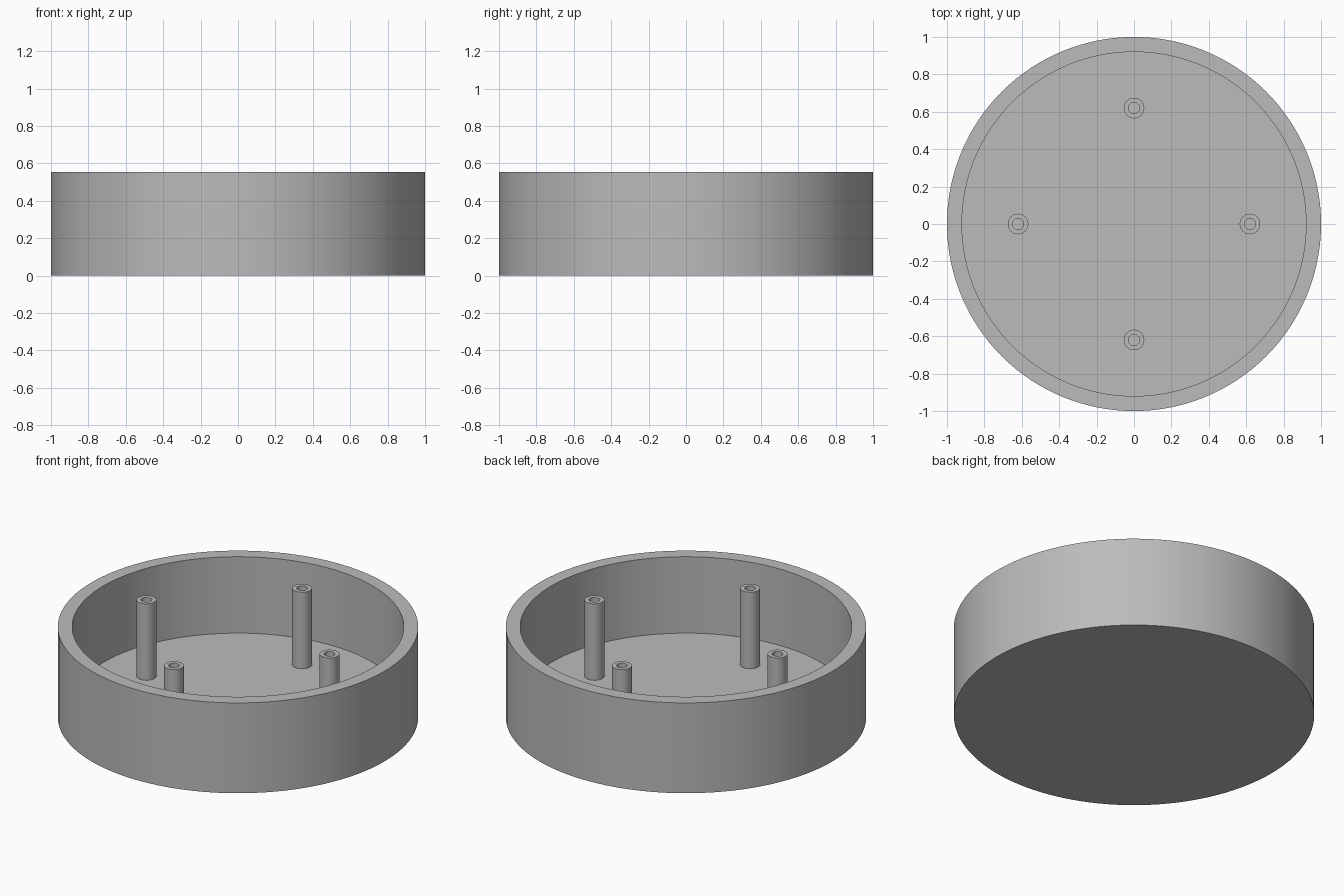
import bpy, bmesh, math

if "Cube" in bpy.data.objects:
    bpy.data.objects.remove(bpy.data.objects["Cube"])

HEIGHT, FLOOR = 0.553, 0.085
grey = bpy.data.materials.new("plain grey")
grey.diffuse_color = (0.50, 0.50, 0.50, 1)
grey.use_nodes = True
grey.node_tree.nodes["Principled BSDF"].inputs["Base Color"].default_value = grey.diffuse_color


def lathe(name, profile, segments, location=(0, 0, 0), closed=False):
    """Spin an (r, z) profile round z; points at r = 0 become poles."""
    bm = bmesh.new()
    verts = [bm.verts.new((r, 0, z)) for r, z in profile]
    pairs = list(zip(verts, verts[1:]))
    if closed:
        pairs.append((verts[-1], verts[0]))
    edges = [bm.edges.new(p) for p in pairs]
    bmesh.ops.spin(bm, geom=verts + edges, cent=(0, 0, 0), axis=(0, 0, 1),
                   angle=math.tau, steps=segments, use_duplicate=False)
    bmesh.ops.remove_doubles(bm, verts=bm.verts, dist=1e-5)
    bmesh.ops.recalc_face_normals(bm, faces=bm.faces)
    mesh = bpy.data.meshes.new(name)
    bm.to_mesh(mesh)
    bm.free()
    mesh.materials.append(grey)
    obj = bpy.data.objects.new(name, mesh)
    obj.location = location
    bpy.context.collection.objects.link(obj)
    bpy.ops.object.select_all(action='DESELECT')
    obj.select_set(True)
    bpy.context.view_layer.objects.active = obj
    bpy.ops.object.shade_smooth_by_angle(angle=math.radians(30))
    return obj


# Round open tray with a thick wall and floor
lathe("round_tray", [(0, 0), (1, 0), (1, HEIGHT), (0.92, HEIGHT),
                     (0.92, FLOOR), (0, FLOOR)], 128)

# Four hollow screw posts standing on the floor, level with the rim
for i in range(4):
    a = i * math.pi / 2
    lathe(f"screw_post_{i + 1}",
          [(0.055, FLOOR), (0.055, HEIGHT), (0.03, HEIGHT), (0.03, FLOOR)], 32,
          (0.62 * math.cos(a), 0.62 * math.sin(a), 0))
